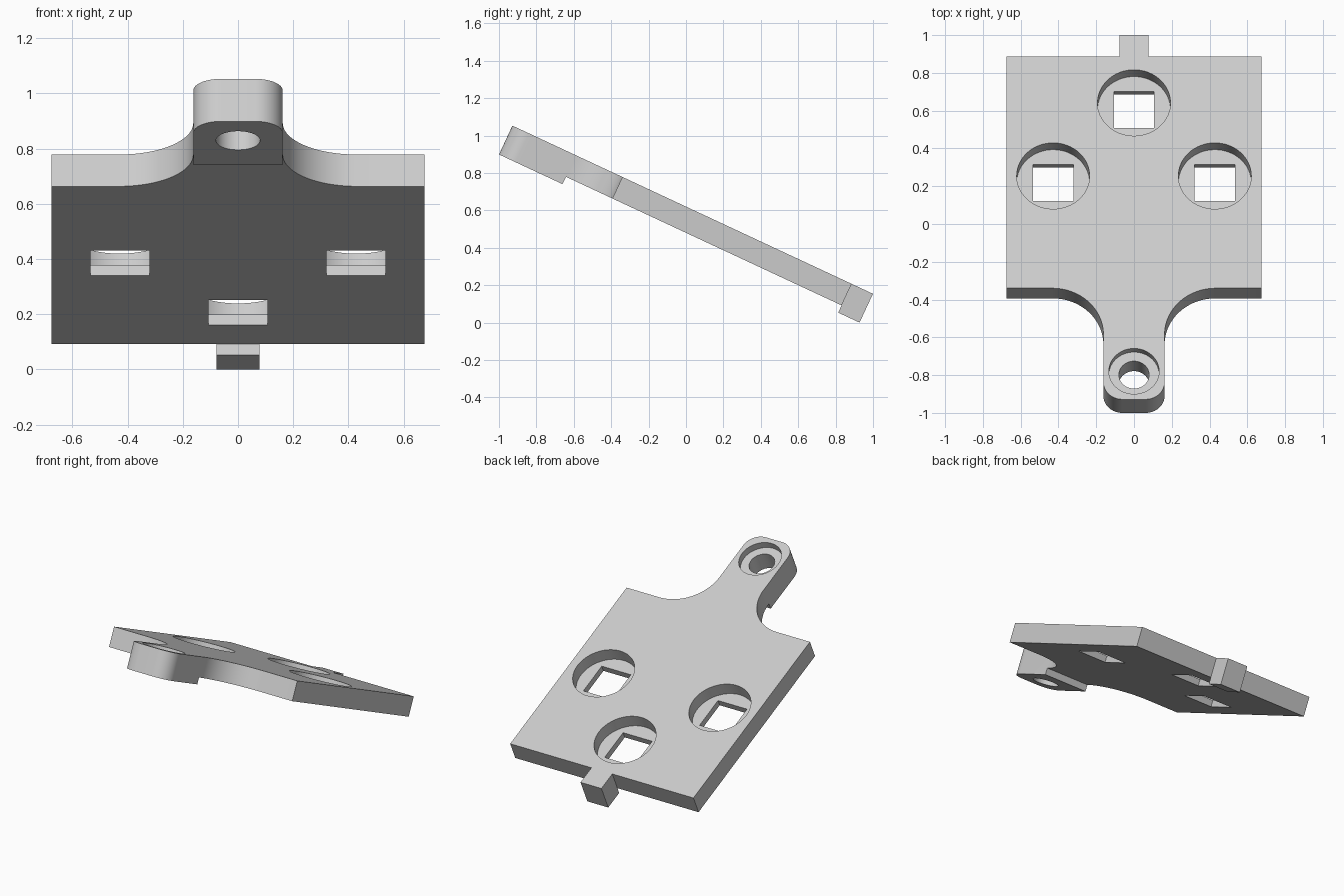
import bpy, bmesh
from math import sin, cos, pi, radians

cube = bpy.data.objects.get("Cube")
if cube:
    bpy.data.objects.remove(cube, do_unlink=True)

# Main sizes, in the plate's own flat frame (top face at z = 0)
HALF, NECK, TAB = 0.675, 0.162, 0.077
SHOULDER, BACK, TIP, TAB_END = -0.375, 0.977, -1.024, 1.103
THIN, THICK = 0.127, 0.17
FILLET, CORNER = 0.27, 0.1
TILT = radians(-25)

grey = bpy.data.materials.new("light grey")
grey.use_nodes = True
colour = (0.6, 0.6, 0.6, 1)
grey.diffuse_color = colour
grey.node_tree.nodes["Principled BSDF"].inputs["Base Color"].default_value = colour


def arc(cx, cy, r, start, end, n=24):
    angles = [radians(start + (end - start) * i / n) for i in range(n + 1)]
    return [(cx + r * cos(a), cy + r * sin(a)) for a in angles]


def prism(name, outline, bottom, top):
    """Extrude a flat outline between two heights."""
    bm = bmesh.new()
    face = bm.faces.new([bm.verts.new((x, y, bottom)) for x, y in outline])
    ext = bmesh.ops.extrude_face_region(bm, geom=[face])
    verts = [v for v in ext["geom"] if isinstance(v, bmesh.types.BMVert)]
    bmesh.ops.translate(bm, verts=verts, vec=(0, 0, top - bottom))
    bmesh.ops.recalc_face_normals(bm, faces=bm.faces)
    mesh = bpy.data.meshes.new(name)
    bm.to_mesh(mesh)
    bm.free()
    mesh.materials.append(grey)
    obj = bpy.data.objects.new(name, mesh)
    bpy.context.collection.objects.link(obj)
    return obj


def box(x, y0, y1):
    return [(x[0], y0), (x[1], y0), (x[1], y1), (x[0], y1)]


def circle(x, y, r):
    return arc(x, y, r, 0, 360, 64)[:-1]


def cut(target, outline, bottom, top):
    """Subtract a prism from the target and drop the cutter."""
    cutter = prism("cutter", outline, bottom, top)
    cutter.hide_render = True
    mod = target.modifiers.new("cut", 'BOOLEAN')
    mod.operation, mod.solver, mod.object = 'DIFFERENCE', 'EXACT', cutter
    bpy.context.view_layer.objects.active = target
    bpy.ops.object.modifier_apply(modifier=mod.name)
    bpy.data.objects.remove(cutter, do_unlink=True)


# Plate outline: right half from tip to tab, then mirrored
side = arc(NECK - CORNER, TIP + CORNER, CORNER, -90, 0, 16)
side += arc(NECK + FILLET, SHOULDER - FILLET, FILLET, 180, 90)
side += [(HALF, SHOULDER), (HALF, BACK), (TAB, BACK), (TAB, TAB_END)]
outline = side + [(-x, y) for x, y in reversed(side)]
plate = prism("mounting_plate", outline, -THICK, 0)

# Thin the underside, leaving the neck pad and rear tab deeper
cut(plate, box((-1, 1), SHOULDER - FILLET - 0.004, BACK), -0.4, -THIN)

# Round recesses with square through holes
for x, y in ((0, 0.708), (-0.428, 0.281), (0.428, 0.281)):
    cut(plate, circle(x, y, 0.193), -0.085, 0.1)
    cut(plate, box((x - 0.107, x + 0.107), y - 0.107, y + 0.107), -0.4, 0.1)

# Counterbored screw hole in the neck
cut(plate, circle(0, -0.86, 0.133), -0.045, 0.1)
cut(plate, circle(0, -0.86, 0.08), -0.4, 0.1)

# Shade and tilt into place
bpy.ops.object.select_all(action='DESELECT')
plate.select_set(True)
bpy.context.view_layer.objects.active = plate
bpy.ops.object.shade_smooth_by_angle(angle=radians(30))
plate.rotation_euler.x = TILT
plate.location.z = 0.62
